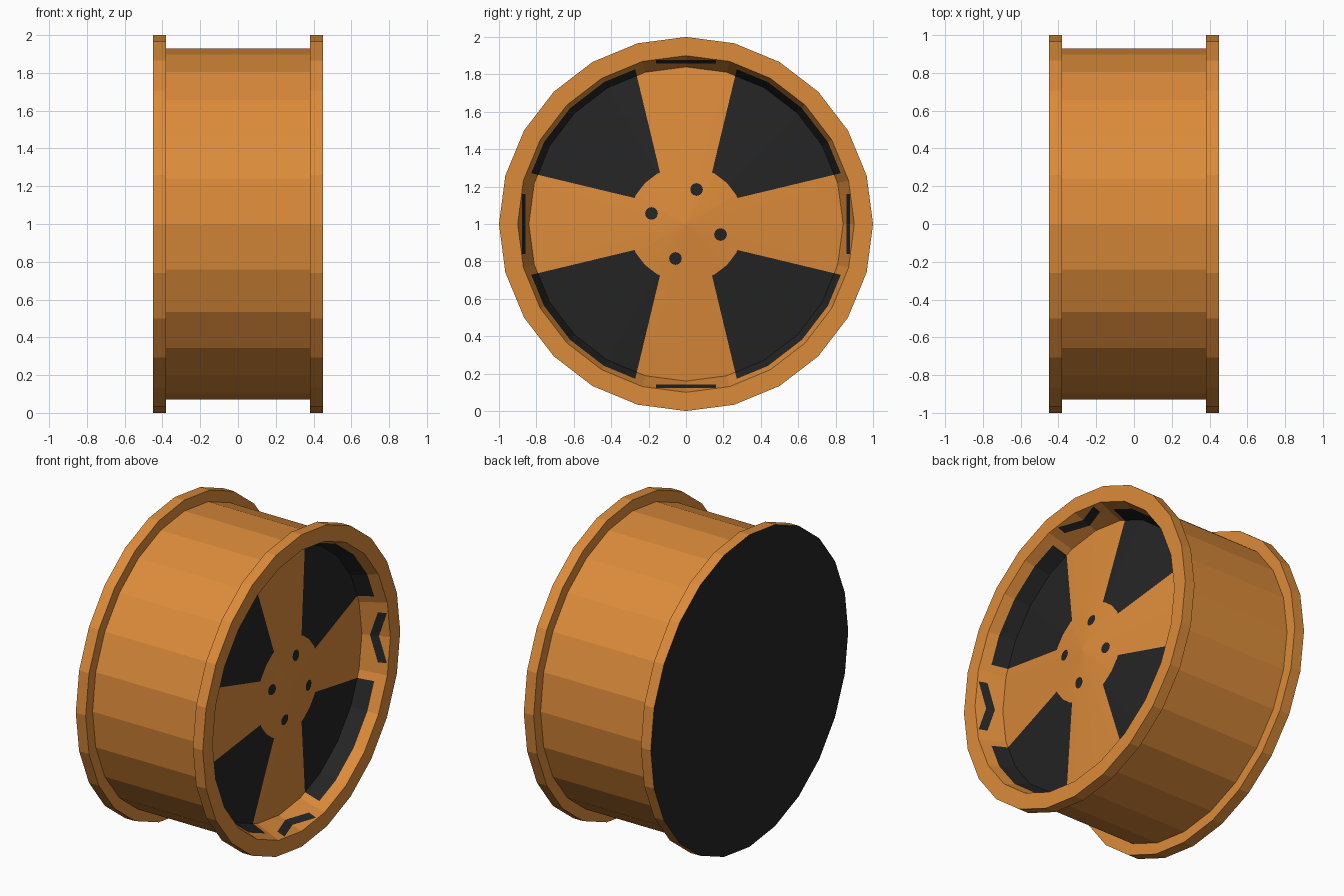
import bpy
import bmesh
from math import sin, cos, pi, radians
from mathutils import Vector

SIDES = 24
TIP_X, EDGE_X, LIP_X = 0.39, 0.29, 0.45      # dish depths along the axle
EDGE_R, LIP_R = 0.84, 0.90
ORANGE, BLACK = 0, 1

cube = bpy.data.objects.get("Cube")
if cube:
    bpy.data.objects.remove(cube, do_unlink=True)


def material(name, rgb):
    mat = bpy.data.materials.new(name)
    mat.use_nodes = True
    mat.diffuse_color = (*rgb, 1)
    bsdf = mat.node_tree.nodes["Principled BSDF"]
    bsdf.inputs["Base Color"].default_value = (*rgb, 1)
    bsdf.inputs["Roughness"].default_value = 0.6
    return mat


MATERIALS = [material("orange paint", (0.72, 0.26, 0.043)),
             material("matt black", (0.018, 0.018, 0.018))]


def lathe(profile, colours):
    """Turn (x, radius) points around the x axle; one colour per band."""
    bm = bmesh.new()
    rings = []
    for x, r in profile:
        rings.append([bm.verts.new((x, r * cos(2 * pi * k / SIDES), r * sin(2 * pi * k / SIDES)))
                      for k in range(SIDES)])
    for a, b, colour in zip(rings, rings[1:], colours):
        for k in range(SIDES):
            n = (k + 1) % SIDES
            bm.faces.new((a[k], a[n], b[n], b[k])).material_index = colour
    bmesh.ops.remove_doubles(bm, verts=bm.verts[:], dist=1e-5)
    return bm


def finish(bm, name):
    mesh = bpy.data.meshes.new(name)
    bm.to_mesh(mesh)
    bm.free()
    for mat in MATERIALS:
        mesh.materials.append(mat)
    obj = bpy.data.objects.new(name, mesh)
    obj.location.z = 1
    bpy.context.collection.objects.link(obj)
    return obj


def cone_x(r):
    return TIP_X + (EDGE_X - TIP_X) * r / EDGE_R


def wall_x(r):
    return EDGE_X + (LIP_X - EDGE_X) * (r - EDGE_R) / (LIP_R - EDGE_R)


# Barrel with a raised lip at each end
barrel = [(-LIP_X, 1), (-0.38, 1), (-0.38, 0.93), (0.38, 0.93), (0.38, 1), (LIP_X, 1), (LIP_X, LIP_R)]
finish(lathe(barrel, [ORANGE] * 6), "rim_barrel")

# Flat black back
finish(lathe([(-LIP_X, 0), (-LIP_X, 1)], [BLACK]), "back_disc")

# Dished face: sloped wall, spoke band and hub on a shallow cone
dish = [(wall_x(r), r) for r in (LIP_R, 0.876, EDGE_R)] + [(cone_x(r), r) for r in (0.31, 0)]
bm = lathe(dish, [ORANGE, BLACK, BLACK, ORANGE])

# Spoke edges and wall slots are cut into the dish
SPOKE_HALF, TAPER = 0.073, 0.24
SLOT_HALF, SLOT_IN, SLOT_OUT = 0.16, 0.857, 0.876
cuts = []
for s in (-1, 1):
    for t in (-1, 1):
        cuts += [((0, s * SPOKE_HALF, 0), (0, s, -t * TAPER)),
                 ((0, 0, s * SPOKE_HALF), (0, -t * TAPER, s))]
    for d in (SLOT_HALF, SLOT_IN, SLOT_OUT):
        cuts += [((0, s * d, 0), (0, 1, 0)), ((0, 0, s * d), (0, 0, 1))]
for point, normal in cuts:
    bmesh.ops.bisect_plane(bm, geom=bm.verts[:] + bm.edges[:] + bm.faces[:], dist=1e-5,
                           plane_co=point, plane_no=normal)

# Windows stay black between the spokes; small slots mark each spoke end
for face in bm.faces:
    c = face.calc_center_median()
    low, high = sorted((abs(c.y), abs(c.z)))
    if low < SPOKE_HALF + TAPER * high:
        slot = low < SLOT_HALF and SLOT_IN < high < SLOT_OUT
        face.material_index = BLACK if slot else ORANGE
finish(bm, "spoked_face")

# Four bolt holes as thin discs lying on the cone
bm = bmesh.new()
for k in range(4):
    angle = radians(73) + k * pi / 2
    centre = Vector((0, 0.193 * cos(angle), 0.193 * sin(angle)))
    ring = []
    for j in range(12):
        a = 2 * pi * j / 12
        p = centre + Vector((0, 0.034 * cos(a), 0.034 * sin(a)))
        p.x = cone_x(p.length) + 0.004
        ring.append(bm.verts.new(p))
    bm.faces.new(ring).material_index = BLACK
finish(bm, "bolt_holes")
